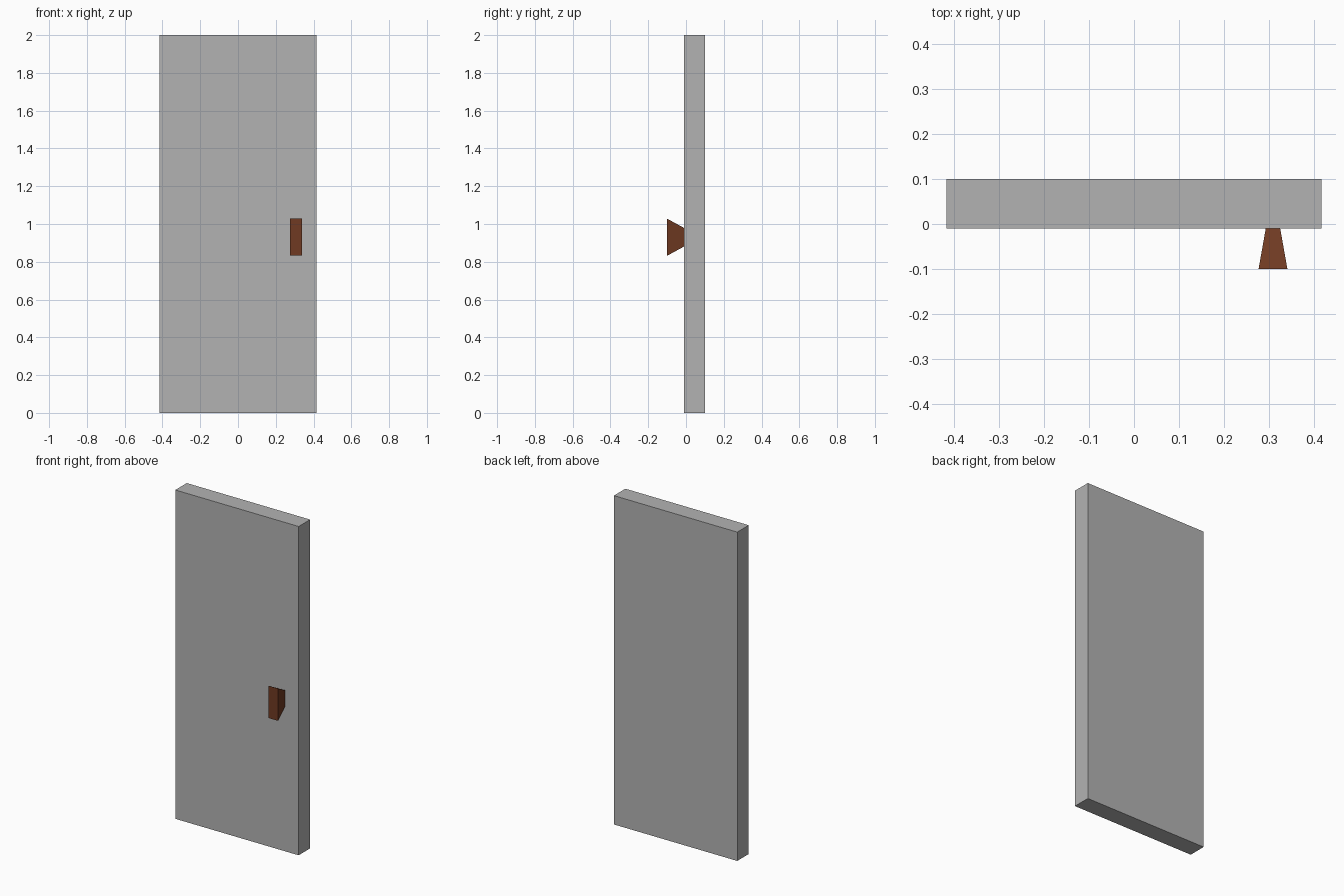
import bpy
import bmesh

cube = bpy.data.objects.get("Cube")
if cube:
    bpy.data.objects.remove(cube, do_unlink=True)


def material(name, rgb):
    mat = bpy.data.materials.new(name)
    mat.use_nodes = True
    colour = (*rgb, 1.0)
    mat.diffuse_color = colour
    mat.node_tree.nodes["Principled BSDF"].inputs["Base Color"].default_value = colour
    return mat


def block(name, centre, size, mat, back_scale=(1, 1)):
    """Box whose back (+y) face can be scaled in x and z to taper it."""
    bm = bmesh.new()
    bmesh.ops.create_cube(bm, size=1)
    for v in bm.verts:
        if v.co.y > 0:
            v.co.x *= back_scale[0]
            v.co.z *= back_scale[1]
        for axis in range(3):
            v.co[axis] *= size[axis]
    mesh = bpy.data.meshes.new(name)
    bm.to_mesh(mesh)
    bm.free()
    mesh.materials.append(mat)
    obj = bpy.data.objects.new(name, mesh)
    obj.location = centre
    bpy.context.collection.objects.link(obj)
    return obj


grey = material("door grey", (0.45, 0.45, 0.45))
brown = material("handle brown", (0.16, 0.042, 0.016))

# Door slab
block("door_panel", (0, 0.045, 1), (0.83, 0.11, 2), grey)

# Handle, narrowing towards the door
block("door_handle", (0.308, -0.055, 0.93), (0.064, 0.09, 0.196), brown, (0.5, 0.5))
